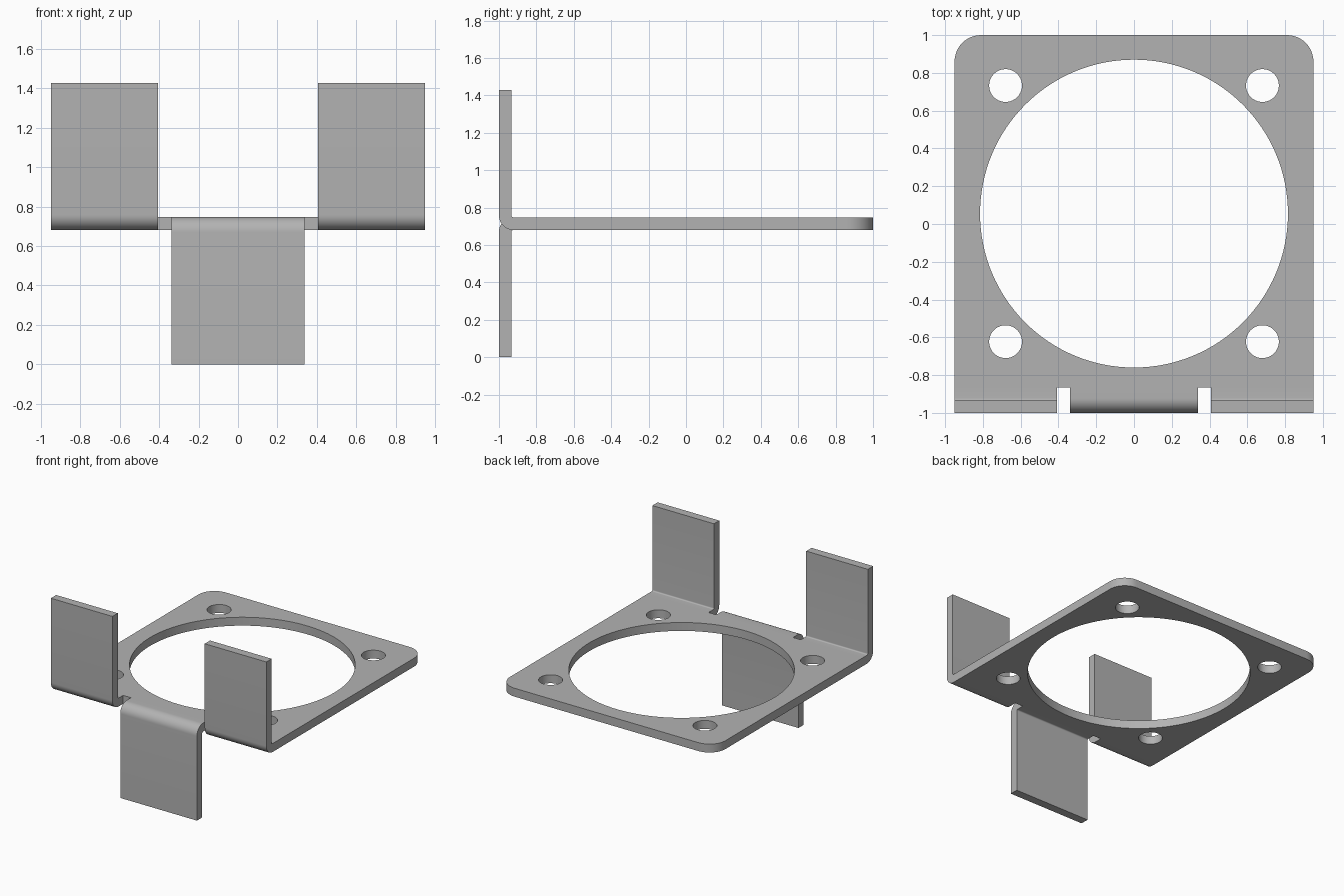
import bpy, bmesh, math

cube = bpy.data.objects.get("Cube")
if cube:
    bpy.data.objects.remove(cube, do_unlink=True)

MID = 0.714          # height of the sheet's middle plane
HALF = 0.0335        # half the sheet thickness
WIDTH = 0.95         # half width of the plate
SEAM = -0.865        # where the flanges leave the plate
INNER = 0.01         # inside bend radius

steel = bpy.data.materials.new("grey steel")
steel.use_nodes = True
grey = (0.45, 0.45, 0.45, 1)
steel.diffuse_color = grey
steel.node_tree.nodes["Principled BSDF"].inputs["Base Color"].default_value = grey


def arc(cx, cy, r, start, end, n):
    angles = [math.radians(start + (end - start) * i / n) for i in range(n + 1)]
    return [(cx + r * math.cos(a), cy + r * math.sin(a)) for a in angles]


def finish(name, mesh):
    mesh.materials.clear()
    mesh.materials.append(steel)
    obj = bpy.data.objects.new(name, mesh)
    bpy.context.collection.objects.link(obj)
    bpy.ops.object.select_all(action='DESELECT')
    obj.select_set(True)
    bpy.context.view_layer.objects.active = obj
    bpy.ops.object.shade_smooth_by_angle(angle=math.radians(30))
    return obj


def sheet(name, loops):
    """Flat sheet cut from an outline and its holes."""
    curve = bpy.data.curves.new(name + " outline", 'CURVE')
    curve.dimensions = '2D'
    curve.fill_mode = 'BOTH'
    curve.extrude = HALF
    for pts in loops:
        spline = curve.splines.new('POLY')
        spline.points.add(len(pts) - 1)
        for p, (x, y) in zip(spline.points, pts):
            p.co = (x, y, 0, 1)
        spline.use_cyclic_u = True
    temp = bpy.data.objects.new(name + " outline", curve)
    mesh = bpy.data.meshes.new_from_object(temp)
    bpy.data.objects.remove(temp)
    bm = bmesh.new()
    bm.from_mesh(mesh)
    bmesh.ops.remove_doubles(bm, verts=bm.verts, dist=0.0001)
    bmesh.ops.recalc_face_normals(bm, faces=bm.faces)
    bmesh.ops.translate(bm, verts=bm.verts, vec=(0, 0, MID))
    bm.to_mesh(mesh)
    bm.free()
    return finish(name, mesh)


def flange(name, x0, x1, side):
    """Bent tab: side +1 folds up, -1 folds down."""
    outer = INNER + 2 * HALF
    cy, cz = -1 + outer, outer - HALF
    profile = [(SEAM, -HALF)] + arc(cy, cz, outer, 270, 180, 12)
    profile += [(-1, MID), (-1 + 2 * HALF, MID)]
    profile += arc(cy, cz, INNER, 180, 270, 8) + [(SEAM, HALF)]
    bm = bmesh.new()
    face = bm.faces.new([bm.verts.new((x0, y, MID + side * z)) for y, z in profile])
    ext = bmesh.ops.extrude_face_region(bm, geom=[face])
    moved = [v for v in ext["geom"] if isinstance(v, bmesh.types.BMVert)]
    bmesh.ops.translate(bm, verts=moved, vec=(x1 - x0, 0, 0))
    bmesh.ops.recalc_face_normals(bm, faces=bm.faces)
    mesh = bpy.data.meshes.new(name)
    bm.to_mesh(mesh)
    bm.free()
    return finish(name, mesh)


# Plate: square front corners, rounded back corners, large opening, screw holes
R = 0.14
outline = [(-WIDTH, SEAM), (WIDTH, SEAM)]
outline += arc(WIDTH - R, 1 - R, R, 0, 90, 12)
outline += arc(R - WIDTH, 1 - R, R, 90, 180, 12)
holes = [arc(0, 0.055, 0.815, 0, 360, 128)[:-1]]
for x in (-0.68, 0.68):
    for y in (-0.623, 0.733):
        holes.append(arc(x, y, 0.087, 0, 360, 40)[:-1])
sheet("mounting_plate", [outline] + holes)

# Tabs along the front edge, separated by relief slots
flange("left_upright_tab", 0.407, WIDTH, 1)
flange("right_upright_tab", -WIDTH, -0.407, 1)
flange("centre_hanging_tab", -0.338, 0.338, -1)
